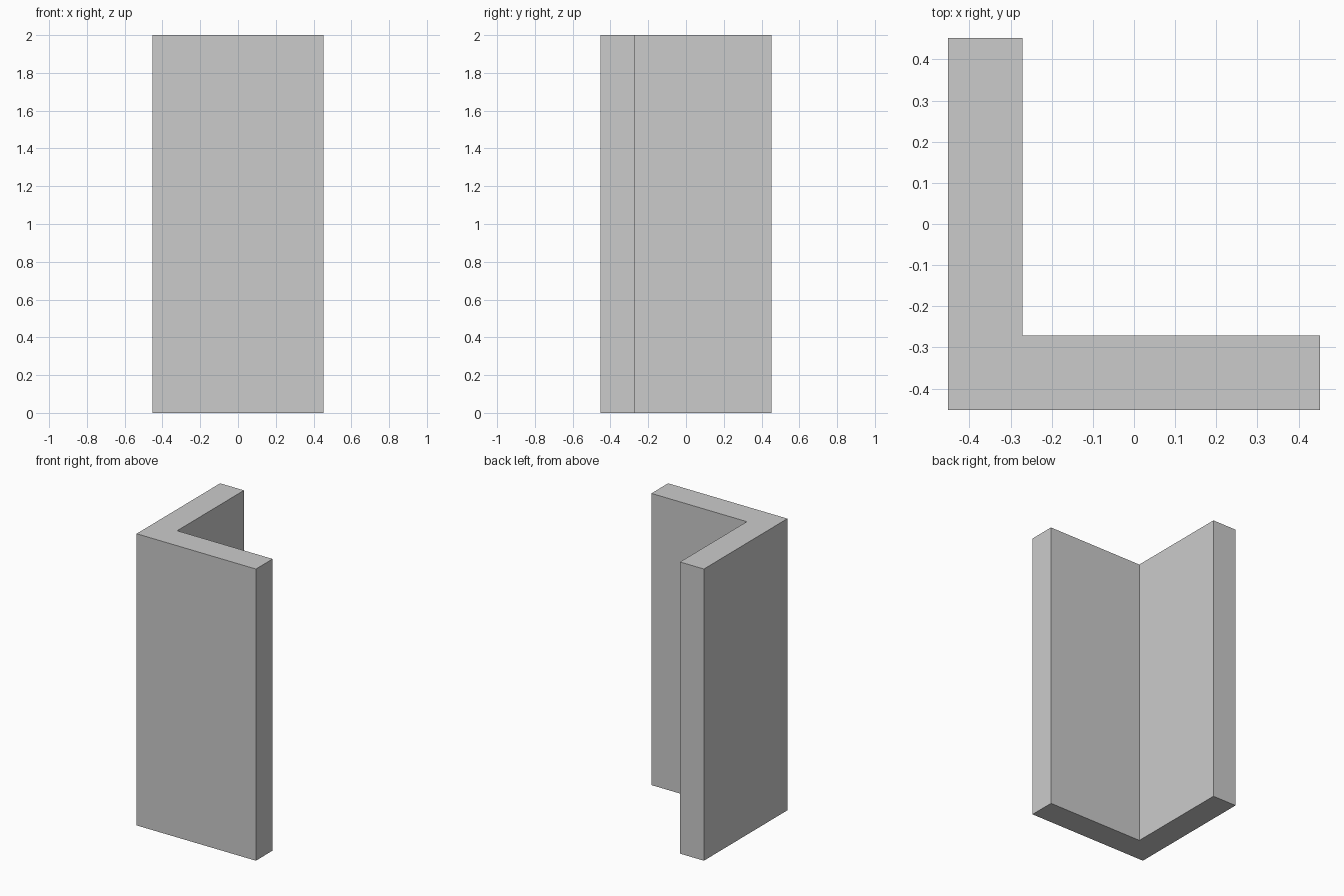
import bpy, bmesh

if "Cube" in bpy.data.objects:
    bpy.data.objects.remove(bpy.data.objects["Cube"])

HALF = 0.4525     # half the outer leg length
THICK = 0.181     # wall thickness
HEIGHT = 2.0

# L-shaped cross-section, counter-clockwise from above
inner = -HALF + THICK
profile = [(-HALF, -HALF), (HALF, -HALF), (HALF, inner),
           (inner, inner), (inner, HALF), (-HALF, HALF)]

# Extrude the profile upwards into a corner wall
bm = bmesh.new()
base = bm.faces.new([bm.verts.new((x, y, 0)) for x, y in profile])
ext = bmesh.ops.extrude_face_region(bm, geom=[base], use_keep_orig=True)
top = [v for v in ext["geom"] if isinstance(v, bmesh.types.BMVert)]
bmesh.ops.translate(bm, verts=top, vec=(0, 0, HEIGHT))
bmesh.ops.recalc_face_normals(bm, faces=bm.faces)

mesh = bpy.data.meshes.new("corner_wall")
bm.to_mesh(mesh)
bm.free()
bpy.context.collection.objects.link(bpy.data.objects.new("corner_wall", mesh))
